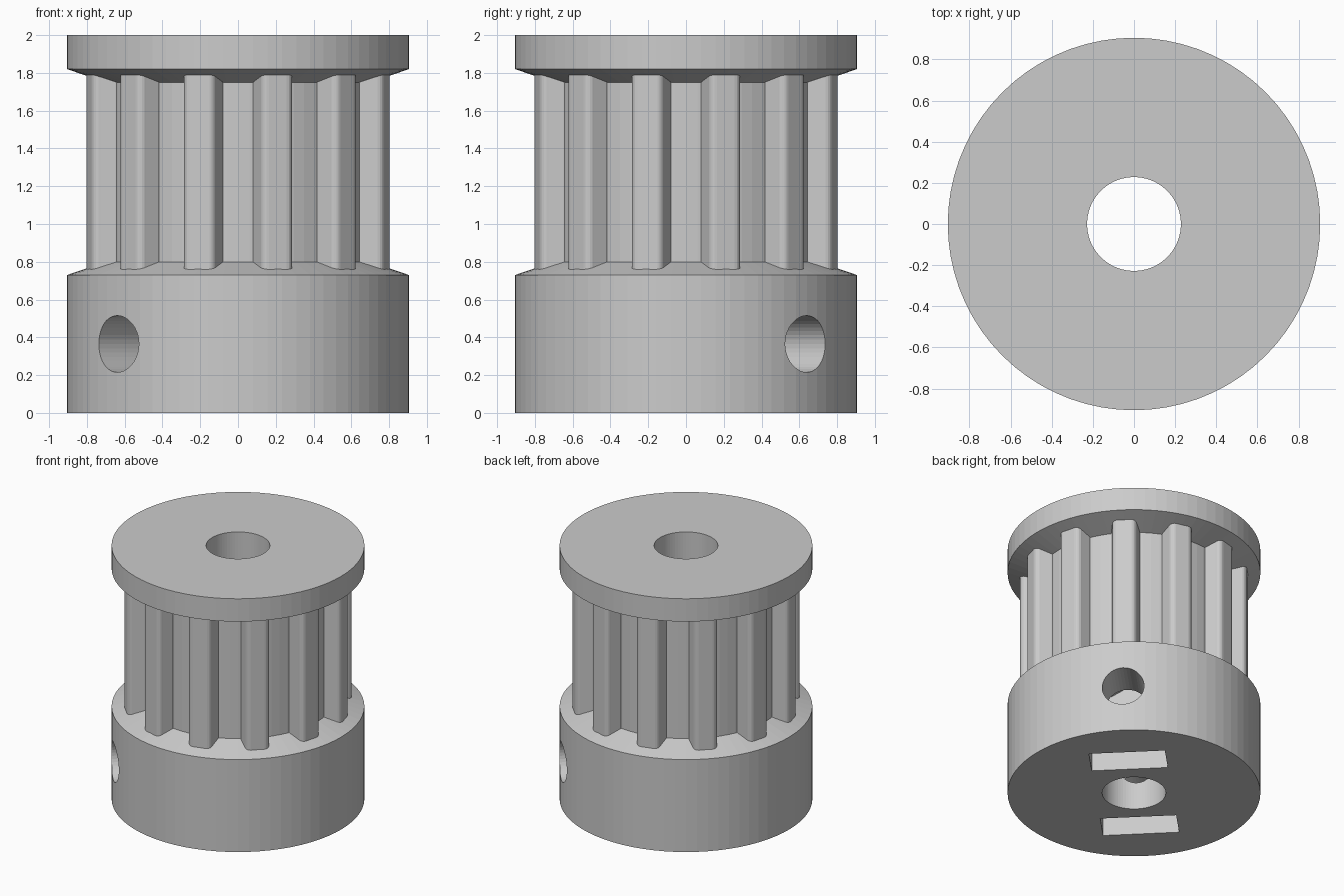
import bpy, bmesh, math
from mathutils import Matrix, Vector

cube = bpy.data.objects.get("Cube")
if cube:
    bpy.data.objects.remove(cube, do_unlink=True)

SEGMENTS = 72
TEETH = 12
SCREW_Z = 0.365
DIAGONAL = math.radians(45)

grey = bpy.data.materials.new("plain grey")
grey.use_nodes = True
grey.diffuse_color = (0.6, 0.6, 0.6, 1)
grey.node_tree.nodes["Principled BSDF"].inputs["Base Color"].default_value = (0.6, 0.6, 0.6, 1)


def finish(bm, name):
    """Turn a bmesh into a scene object with the grey material."""
    bmesh.ops.recalc_face_normals(bm, faces=bm.faces)
    mesh = bpy.data.meshes.new(name)
    bm.to_mesh(mesh)
    bm.free()
    mesh.materials.append(grey)
    obj = bpy.data.objects.new(name, mesh)
    bpy.context.collection.objects.link(obj)
    return obj


def prism(bm, outline, axis, matrix=Matrix()):
    """Extrude a closed outline along an axis, then place it."""
    face = bm.faces.new([bm.verts.new(p) for p in outline])
    extruded = bmesh.ops.extrude_face_region(bm, geom=[face])["geom"]
    top = [v for v in extruded if isinstance(v, bmesh.types.BMVert)]
    bmesh.ops.translate(bm, verts=top, vec=axis)
    bmesh.ops.transform(bm, matrix=matrix, verts=list(set(top) | set(face.verts)))


def lathe(profile, name):
    """Revolve a closed (radius, height) profile around z."""
    bm = bmesh.new()
    rings = []
    for i in range(SEGMENTS):
        a = math.tau * i / SEGMENTS
        rings.append([bm.verts.new((r * math.cos(a), r * math.sin(a), z)) for r, z in profile])
    n = len(profile)
    for i in range(SEGMENTS):
        a, b = rings[i], rings[(i + 1) % SEGMENTS]
        for j in range(n):
            k = (j + 1) % n
            bm.faces.new((a[j], b[j], b[k], a[k]))
    return finish(bm, name)


def cut(target, cutter):
    """Subtract the cutter and remove it."""
    mod = target.modifiers.new("cut", "BOOLEAN")
    mod.operation = "DIFFERENCE"
    mod.solver = "EXACT"
    mod.object = cutter
    bpy.context.view_layer.objects.active = target
    bpy.ops.object.modifier_apply(modifier=mod.name)
    bpy.data.objects.remove(cutter, do_unlink=True)


# Body: collar, toothed core and top flange around an open bore
bore, rim, core = 0.228, 0.905, 0.70
body = lathe([(bore, 0), (rim, 0), (rim, 0.73), (core, 0.80), (core, 1.75),
              (rim, 1.82), (rim, 2), (bore, 2)], "pulley_body")

# Captive nut slots, open at the bottom with a pointed hexagon top
half = 0.273
point = half / math.cos(math.pi / 6)
bm = bmesh.new()
for side in (0, math.pi):
    outline = [(0.343, -half, -0.1), (0.343, half, -0.1), (0.343, half, SCREW_Z + point / 2),
               (0.343, 0, SCREW_Z + point), (0.343, -half, SCREW_Z + point / 2)]
    prism(bm, outline, Vector((0.244, 0, 0)), Matrix.Rotation(DIAGONAL + side, 4, "Z"))
cut(body, finish(bm, "nut_slot_cutter"))

# Set screw hole through the collar on the diagonal
bm = bmesh.new()
place = (Matrix.Translation((0, 0, SCREW_Z)) @ Matrix.Rotation(DIAGONAL, 4, "Z")
         @ Matrix.Rotation(math.pi / 2, 4, "Y"))
bmesh.ops.create_cone(bm, cap_ends=True, segments=40, radius1=0.15, radius2=0.15,
                      depth=2.4, matrix=place)
cut(body, finish(bm, "screw_hole_cutter"))

# Teeth: tapered bars with rounded outer corners, sunk into the core and cones
tip, tip_half, fillet, base_half = 0.815, 0.088, 0.04, 0.102
corner = [(tip - fillet + fillet * math.sin(a), tip_half - fillet + fillet * math.cos(a))
          for a in (math.pi / 2 * i / 5 for i in range(6))]
upper = [(0.66, base_half), (core, base_half)] + corner
outline = [(x, y, 0.75) for x, y in upper] + [(x, -y, 0.75) for x, y in reversed(upper)]
bm = bmesh.new()
for i in range(TEETH):
    prism(bm, outline, Vector((0, 0, 1.05)),
          Matrix.Rotation(math.tau * (i + 0.5) / TEETH, 4, "Z"))
finish(bm, "belt_teeth")
